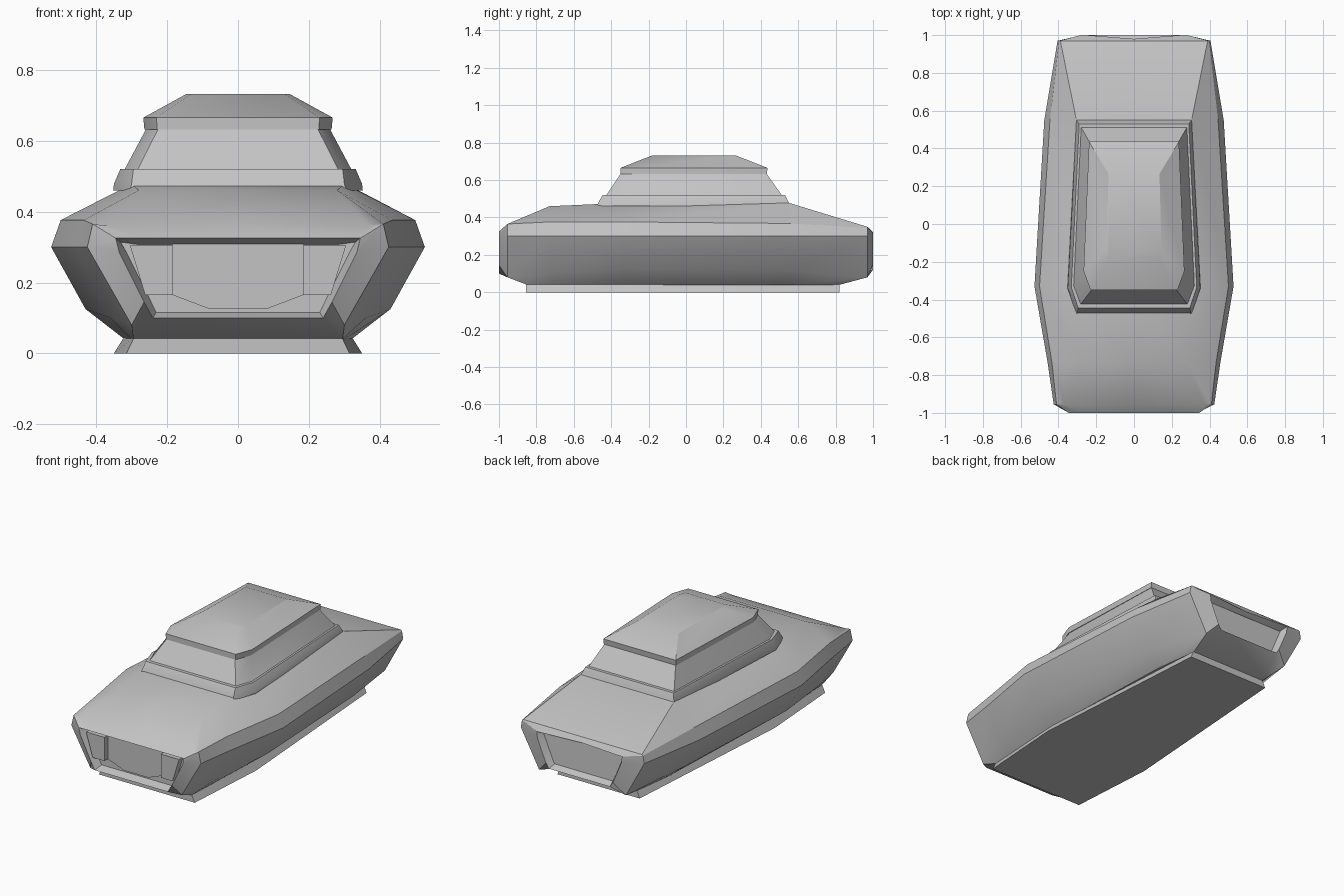
import bpy
import bmesh
import math

cube = bpy.data.objects.get("Cube")
if cube:
    bpy.data.objects.remove(cube, do_unlink=True)

grey = bpy.data.materials.new("plain grey")
grey.use_nodes = True
shade = (0.55, 0.55, 0.55, 1)
grey.diffuse_color = shade
grey.node_tree.nodes["Principled BSDF"].inputs["Base Color"].default_value = shade


def loft(name, rings, recess=None):
    """Skin closed rings of points, cap both ends, optionally sink the caps."""
    bm = bmesh.new()
    loops = [[bm.verts.new(p) for p in ring] for ring in rings]
    count = len(loops[0])
    for low, high in zip(loops, loops[1:]):
        for i in range(count):
            j = (i + 1) % count
            bm.faces.new((low[i], low[j], high[j], high[i]))
    caps = [bm.faces.new(loops[0]), bm.faces.new(loops[-1])]
    bmesh.ops.recalc_face_normals(bm, faces=bm.faces)
    if recess:
        for cap, (rim, depth) in zip(caps, recess):
            bmesh.ops.inset_individual(bm, faces=[cap], thickness=rim, depth=-depth)
    mesh = bpy.data.meshes.new(name)
    bm.to_mesh(mesh)
    bm.free()
    mesh.materials.append(grey)
    obj = bpy.data.objects.new(name, mesh)
    bpy.context.collection.objects.link(obj)
    bpy.ops.object.select_all(action="DESELECT")
    obj.select_set(True)
    bpy.context.view_layer.objects.active = obj
    bpy.ops.object.shade_smooth_by_angle(angle=math.radians(30))
    return obj


def mirrored(half):
    """Complete a half ring across the centre plane."""
    return half + [(-x, y, z) for x, y, z in reversed(half) if x > 0]


def hull_section(y, profile):
    half = [(x, y, z) for x, z in profile]
    # The keel stops short of the nose and tail
    if abs(y) < 0.99:
        x, z = profile[0]
        half[0] = (x, max(-0.85, min(0.82, y)), z)
    # The tail edge bows inward at the centre
    centre_y = 0.98 if y > 0.99 else y
    return mirrored(half + [(0, centre_y, profile[-1][1])])


def deck_ring(z, front, middle, rear):
    """Six-sided plan outline, widest at the middle points."""
    return mirrored([(x, y, z) for x, y in (front, middle, rear)])


def prism(name, outline, front, back):
    return loft(name, [[(x, y, z) for x, z in outline] for y in (front, back)])


# Main hull: keel, low chine, widest line, upper chine, deck edge
sections = [
    (-1.0, [(.24, .1), (.265, .145), (.335, .285), (.345, .325), (.28, .325)]),
    (-.955, [(.295, .04), (.30, .08), (.425, .3), (.41, .365), (.37, .36)]),
    (-.73, [(.30, .04), (.36, .1), (.458, .3), (.435, .376), (.28, .46)]),
    (-.33, [(.32, .04), (.43, .125), (.527, .3), (.5, .376), (.3, .478)]),
    (.55, [(.285, .04), (.375, .115), (.475, .3), (.445, .368), (.305, .478)]),
    (.97, [(.25, .04), (.285, .08), (.405, .3), (.397, .345), (.39, .35)]),
    (1.0, [(.2, .12), (.22, .15), (.275, .28), (.28, .32), (.25, .32)]),
]
loft("hull", [hull_section(y, p) for y, p in sections],
     recess=[(.018, .05), (.02, .04)])

# Flared ground skirt
loft("ground_skirt", [
    deck_ring(0, (.315, -.855), (.35, -.33), (.27, .82)),
    deck_ring(.045, (.293, -.855), (.322, -.33), (.25, .82)),
])

# Cabin: sill, windows and roof
loft("cabin_sill", [
    deck_ring(.46, (.305, -.475), (.352, -.34), (.305, .555)),
    deck_ring(.478, (.30, -.47), (.35, -.34), (.305, .55)),
    deck_ring(.52, (.295, -.445), (.332, -.335), (.29, .53)),
])
loft("cabin_windows", [
    deck_ring(.515, (.285, -.428), (.322, -.33), (.282, .515)),
    deck_ring(.635, (.224, -.348), (.258, -.253), (.233, .43)),
])
loft("roof", [
    deck_ring(.632, (.228, -.35), (.264, -.255), (.237, .432)),
    deck_ring(.665, (.23, -.35), (.267, -.25), (.238, .436)),
    deck_ring(.732, (.13, -.18), (.145, -.13), (.135, .265)),
])

# Nose panel and lamps inside the front recess
half_panel = [(0, .316), (.185, .308), (.185, .165), (.08, .125)]
panel = half_panel + [(-x, z) for x, z in reversed(half_panel) if x > 0]
prism("nose_panel", panel, -.956, -.94)
lamp = [(.185, .305), (.305, .305), (.262, .165), (.185, .165)]
for side, name in ((1, "left_lamp"), (-1, "right_lamp")):
    prism(name, [(side * x, z) for x, z in lamp], -.988, -.94)
